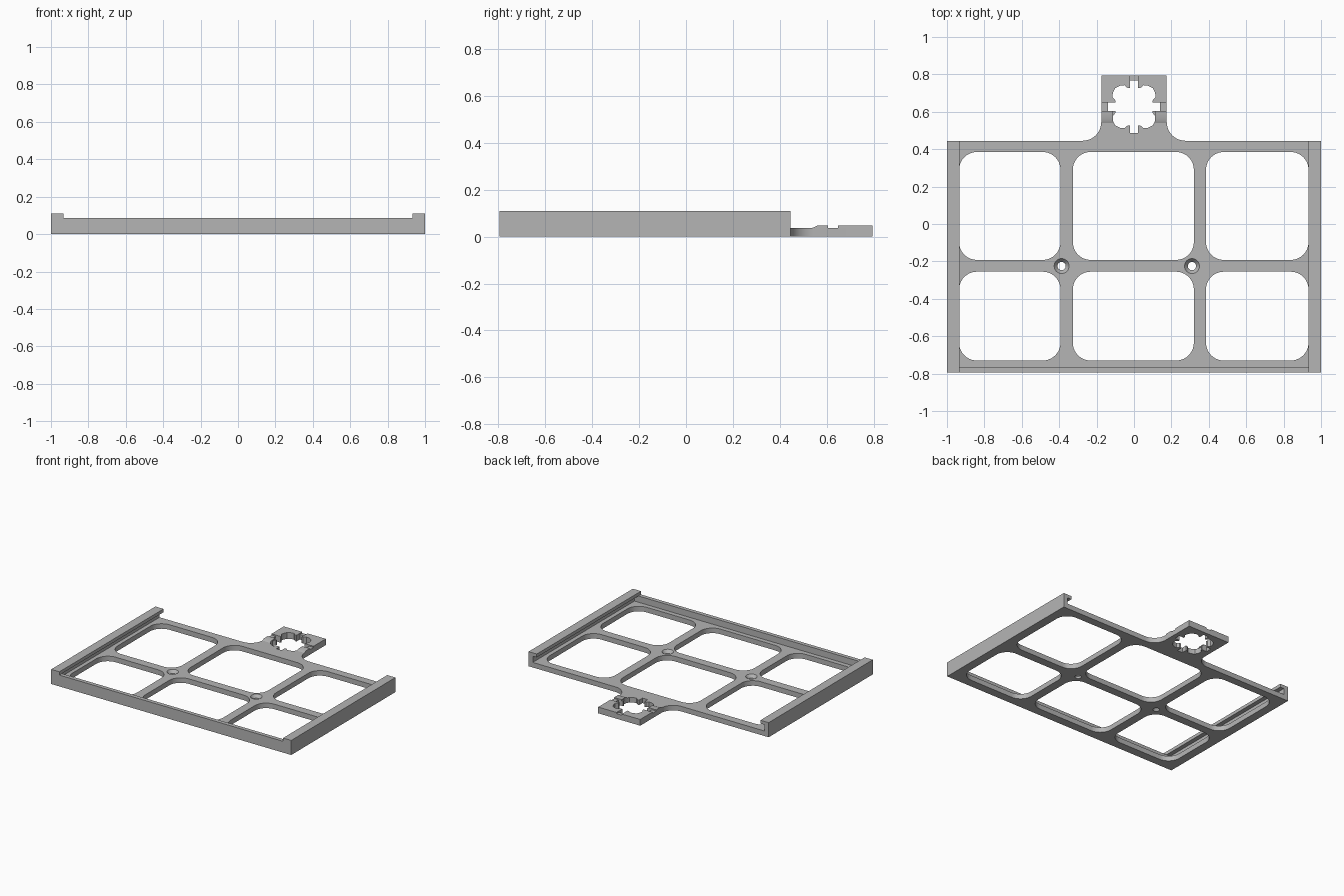
import bpy, bmesh
from math import cos, sin, pi
from mathutils import Vector

cube = bpy.data.objects.get("Cube")
if cube:
    bpy.data.objects.remove(cube, do_unlink=True)

GREY = (0.46, 0.46, 0.46, 1)
mat = bpy.data.materials.new("light grey plastic")
mat.use_nodes = True
mat.diffuse_color = GREY
mat.node_tree.nodes["Principled BSDF"].inputs["Base Color"].default_value = GREY

BACK, FRONT, TAB_HALF, TAB_END = 0.445, -0.795, 0.175, 0.795
BASE, TAB_TOP, WALL, RAIL = 0.038, 0.047, 0.085, 0.11
HUB = 0.627  # y of the star opening


def finish(obj):
    obj.data.materials.clear()
    obj.data.materials.append(mat)
    bpy.ops.object.select_all(action='DESELECT')
    obj.select_set(True)
    bpy.context.view_layer.objects.active = obj
    bpy.ops.object.shade_smooth_by_angle(angle=0.5)
    return obj


def arc(cx, cy, r, start, end, n=10):
    return [(cx + r * cos(start + (end - start) * i / n),
             cy + r * sin(start + (end - start) * i / n)) for i in range(n + 1)]


def sheet(name, loops, low, high):
    """Flat plate: the first loop is the outline, the others are openings."""
    curve = bpy.data.curves.new(name, 'CURVE')
    curve.dimensions = '2D'
    curve.fill_mode = 'BOTH'
    curve.extrude = (high - low) / 2
    for loop in loops:
        s = curve.splines.new('POLY')
        s.points.add(len(loop) - 1)
        for p, (x, y) in zip(s.points, loop):
            p.co = (x, y, 0, 1)
        s.use_cyclic_u = True
    temp = bpy.data.objects.new(name + " outline", curve)
    bpy.context.collection.objects.link(temp)
    bpy.context.view_layer.update()
    mesh = bpy.data.meshes.new_from_object(
        temp.evaluated_get(bpy.context.evaluated_depsgraph_get()))
    bpy.data.objects.remove(temp, do_unlink=True)
    bm = bmesh.new()
    bm.from_mesh(mesh)
    bmesh.ops.translate(bm, verts=bm.verts, vec=(0, 0, (low + high) / 2))
    bmesh.ops.remove_doubles(bm, verts=bm.verts, dist=0.0002)
    bmesh.ops.recalc_face_normals(bm, faces=bm.faces)
    bm.to_mesh(mesh)
    bm.free()
    mesh.name = name
    obj = bpy.data.objects.new(name, mesh)
    bpy.context.collection.objects.link(obj)
    return finish(obj)


def prism(name, profile, axis, start, end):
    """Extrude a profile along x (points are y, z) or y (points are x, z)."""
    bm = bmesh.new()
    place = (lambda a, b: (start, a, b)) if axis == 'x' else (lambda a, b: (a, start, b))
    face = bm.faces.new([bm.verts.new(place(a, b)) for a, b in profile])
    step = Vector((end - start, 0, 0)) if axis == 'x' else Vector((0, end - start, 0))
    out = bmesh.ops.extrude_face_region(bm, geom=[face], use_keep_orig=True)
    bmesh.ops.translate(bm, vec=step,
                        verts=[v for v in out['geom'] if isinstance(v, bmesh.types.BMVert)])
    bmesh.ops.recalc_face_normals(bm, faces=bm.faces)
    mesh = bpy.data.meshes.new(name)
    bm.to_mesh(mesh)
    bm.free()
    obj = bpy.data.objects.new(name, mesh)
    bpy.context.collection.objects.link(obj)
    return finish(obj)


def window(x0, x1, y0, y1, r=0.095):
    return (arc(x1 - r, y1 - r, r, 0, pi / 2) + arc(x0 + r, y1 - r, r, pi / 2, pi)
            + arc(x0 + r, y0 + r, r, pi, 1.5 * pi) + arc(x1 - r, y0 + r, r, 1.5 * pi, 2 * pi))


# One quarter of the star opening, from the side slot to the end slot
star = [(0.14, 0.022), (0.1, 0.022), (0.1, 0.034), (0.115, 0.052), (0.113, 0.074),
        (0.1, 0.1), (0.074, 0.113), (0.052, 0.115), (0.034, 0.1), (0.022, 0.1), (0.022, 0.14)]


def quarter(sx, sy, pts):
    return [(sx * x, HUB + sy * y) for x, y in pts]


star_loop = (quarter(1, 1, star) + quarter(-1, 1, star[::-1])
             + quarter(-1, -1, star) + quarter(1, -1, star[::-1]))

# Base plate with the filleted tab, windows and screw holes
r = 0.1
half = (arc(TAB_HALF + r, BACK + r, r, 1.5 * pi, pi)
        + [(TAB_HALF, TAB_END)])
outline = ([(-1, FRONT), (1, FRONT), (1, BACK)] + half
           + [(-x, y) for x, y in half[::-1]] + [(-1, BACK)])
windows = [window(x0, x1, y0, y1)
           for x0, x1 in ((-0.935, -0.393), (-0.327, 0.32), (0.385, 0.933))
           for y0, y1 in ((-0.73, -0.255), (-0.192, 0.385))]
screws = [(-0.387, -0.225), (0.31, -0.225)]
holes = [arc(x, y, 0.04, 0, 2 * pi, 32)[:-1] for x, y in screws]
sheet("base_plate", [outline] + windows + holes + [star_loop], 0, BASE)

# Countersunk screw seats
for i, (x, y) in enumerate(screws):
    bm = bmesh.new()
    rings = []
    for rad, z in ((0.04, BASE), (0.022, 0.016), (0.022, 0), (0.04, 0)):
        rings.append([bm.verts.new((px, py, z)) for px, py in arc(x, y, rad, 0, 2 * pi, 32)[:-1]])
    for a, b in zip(rings, rings[1:] + rings[:1]):
        for k in range(32):
            n = (k + 1) % 32
            bm.faces.new((a[k], a[n], b[n], b[k]))
    bmesh.ops.recalc_face_normals(bm, faces=bm.faces)
    mesh = bpy.data.meshes.new("screw_seat")
    bm.to_mesh(mesh)
    bm.free()
    seat = bpy.data.objects.new(f"screw_seat_{i + 1}", mesh)
    bpy.context.collection.objects.link(seat)
    finish(seat)

# Raised pads on the tab, separated by shallow grooves
edge = TAB_END - HUB
for side, s in (("left", 1), ("right", -1)):
    pad = star + [(0.022, edge), (TAB_HALF, edge), (TAB_HALF, 0.022)]
    sheet(f"{side}_tab_pad", [quarter(s, 1, pad)], BASE, TAB_TOP)
    prism(f"{side}_tab_ramp", [(0.54, BASE), (0.56, TAB_TOP), (0.605, TAB_TOP), (0.605, BASE)],
          'x', s * 0.112, s * TAB_HALF)

    # Side rail with an overhanging lip
    rail = [(1, BASE), (1, RAIL), (0.932, RAIL), (0.932, WALL), (0.965, WALL), (0.965, BASE)]
    prism(f"{side}_rail", [(s * x, z) for x, z in rail], 'y', FRONT, BACK)

# Low front wall between the rails
prism("front_wall", [(FRONT, BASE), (FRONT, WALL), (-0.765, WALL), (-0.765, BASE)],
      'x', -0.965, 0.965)
